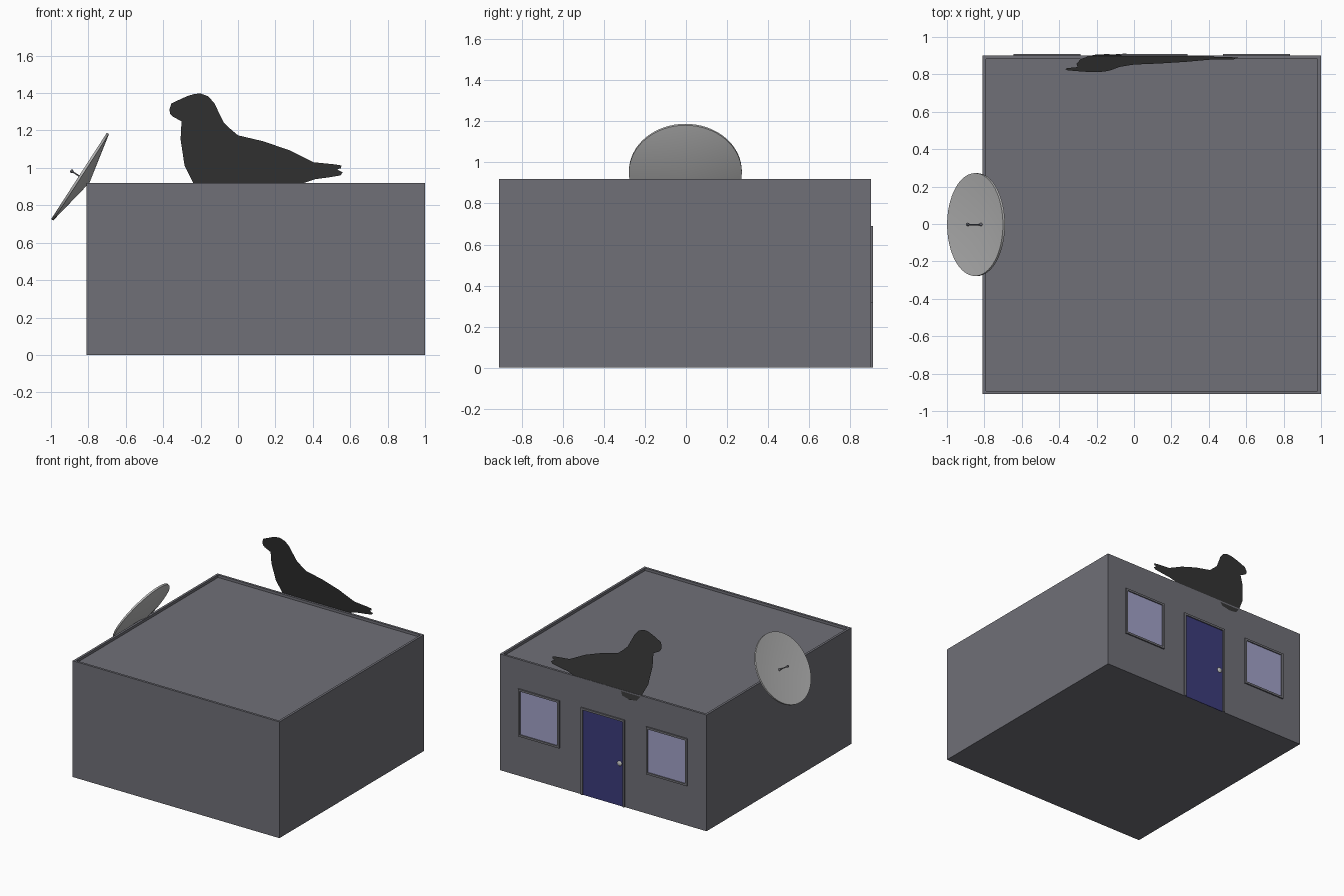
import bpy, bmesh, math
from mathutils import Vector

if "Cube" in bpy.data.objects:
    bpy.data.objects.remove(bpy.data.objects["Cube"])

def mat(name, rgb):
    m = bpy.data.materials.new(name)
    m.diffuse_color = (*rgb, 1)
    m.use_nodes = True
    m.node_tree.nodes["Principled BSDF"].inputs["Base Color"].default_value = m.diffuse_color
    return m

WALL = mat("wall_grey", (0.16, 0.16, 0.185))
FRAME = mat("frame_grey", (0.16, 0.16, 0.18))
BLUE = mat("door_blue", (0.045, 0.045, 0.2))
GLASS = mat("window_glass", (0.36, 0.36, 0.58))
DARK = mat("seal_dark", (0.035, 0.035, 0.035))
METAL = mat("dish_metal", (0.5, 0.5, 0.5))

def make(name, bm, material):
    bmesh.ops.recalc_face_normals(bm, faces=bm.faces)
    me = bpy.data.meshes.new(name)
    bm.to_mesh(me)
    bm.free()
    ob = bpy.data.objects.new(name, me)
    bpy.context.collection.objects.link(ob)
    me.materials.append(material)
    return ob

def add_box(bm, lo, hi):
    verts = bmesh.ops.create_cube(bm, size=1)["verts"]
    for v in verts:
        v.co = Vector([lo[i] if v.co[i] < 0 else hi[i] for i in range(3)])

def box(name, lo, hi, material):
    bm = bmesh.new()
    add_box(bm, lo, hi)
    return make(name, bm, material)

def smooth(ob):
    bpy.ops.object.select_all(action='DESELECT')
    ob.select_set(True)
    bpy.context.view_layer.objects.active = ob
    bpy.ops.object.shade_smooth_by_angle(angle=math.radians(30))

# Building with a slightly sunken roof
bm = bmesh.new()
add_box(bm, (-0.81, -0.91, 0), (1.0, 0.90, 0.92))
bm.normal_update()
top = [f for f in bm.faces if f.normal.z > 0.9]
bmesh.ops.inset_region(bm, faces=top, thickness=0.026)
ext = bmesh.ops.extrude_face_region(bm, geom=top)
bmesh.ops.translate(bm, vec=(0, 0, -0.02),
                    verts=[v for v in ext["geom"] if isinstance(v, bmesh.types.BMVert)])
bmesh.ops.delete(bm, geom=top, context='FACES')
make("building", bm, WALL)

# Door and windows on the back wall, each with a raised frame
def opening(name, x0, x1, z0, z1, material, sill, t=0.016):
    bm = bmesh.new()
    add_box(bm, (x0, 0.895, z0), (x0 + t, 0.91, z1))
    add_box(bm, (x1 - t, 0.895, z0), (x1, 0.91, z1))
    add_box(bm, (x0 + t, 0.895, z1 - t), (x1 - t, 0.91, z1))
    if sill:
        add_box(bm, (x0 + t, 0.895, z0), (x1 - t, 0.91, z0 + t))
    make(name + "_frame", bm, FRAME)
    box(name + "_panel", (x0 + t, 0.895, z0 + (t if sill else 0)),
        (x1 - t, 0.902, z1 - t), material)

opening("door", -0.095, 0.285, 0, 0.69, BLUE, False)
opening("left_window", -0.645, -0.285, 0.315, 0.69, GLASS, True)
opening("right_window", 0.475, 0.835, 0.315, 0.69, GLASS, True)

# Door knob
bm = bmesh.new()
bmesh.ops.create_uvsphere(bm, u_segments=20, v_segments=12, radius=0.02)
bmesh.ops.scale(bm, vec=(1, 0.5, 1), verts=bm.verts)
bmesh.ops.translate(bm, vec=(-0.05, 0.902, 0.335), verts=bm.verts)
smooth(make("door_knob", bm, METAL))

# Flat seal cut-out leaning back over the roof edge
outline = [
    (-.366, 1.313), (-.356, 1.345), (-.275, 1.382), (-.235, 1.395), (-.2, 1.398),
    (-.158, 1.382), (-.126, 1.345), (-.077, 1.243), (-.045, 1.212), (0, 1.174),
    (.136, 1.142), (.275, 1.094), (.404, 1.03), (.516, 1.019), (.553, 1.013),
    (.55, .998), (.53, .992), (.559, .976), (.548, .96), (.489, .95),
    (.41, .939), (.345, .917), (.1, .912), (-.06, .91), (-.075, .88),
    (-.14, .865), (-.2, .872), (-.24, .92), (-.286, 1.014), (-.307, 1.152),
    (-.302, 1.249), (-.35, 1.275), (-.364, 1.29)]
bm = bmesh.new()
bm.faces.new([bm.verts.new((x, 0.908 - 0.18 * (z - 0.865), z)) for x, z in outline])
make("seal_cutout", bm, DARK)

# Satellite dish: shallow lathed cone with a feed arm, tilted over the wall edge
def lathe(name, profile, steps, material):
    bm = bmesh.new()
    vs = [bm.verts.new((r, 0, z)) for r, z in profile]
    es = [bm.edges.new(p) for p in zip(vs, vs[1:])]
    bmesh.ops.spin(bm, geom=vs + es, cent=(0, 0, 0), axis=(0, 0, 1),
                   angle=2 * math.pi, steps=steps)
    bmesh.ops.remove_doubles(bm, verts=bm.verts, dist=1e-5)
    ob = make(name, bm, material)
    ob.location = (-0.85, -0.003, 0.957)
    ob.rotation_euler = Vector((-0.84, 0, 0.542)).to_track_quat('Z', 'Y').to_euler()
    smooth(ob)
    return ob

lathe("dish", [(0, -.067), (.275, -.013), (.275, 0), (.266, 0), (0, -.042)], 64, METAL)
lathe("dish_feed_arm", [(0, -.045), (.010, -.045), (.008, -.034), (.004, -.028),
                        (.004, .036), (.008, .040), (.010, .046), (.007, .053),
                        (0, .055)], 16, FRAME)
